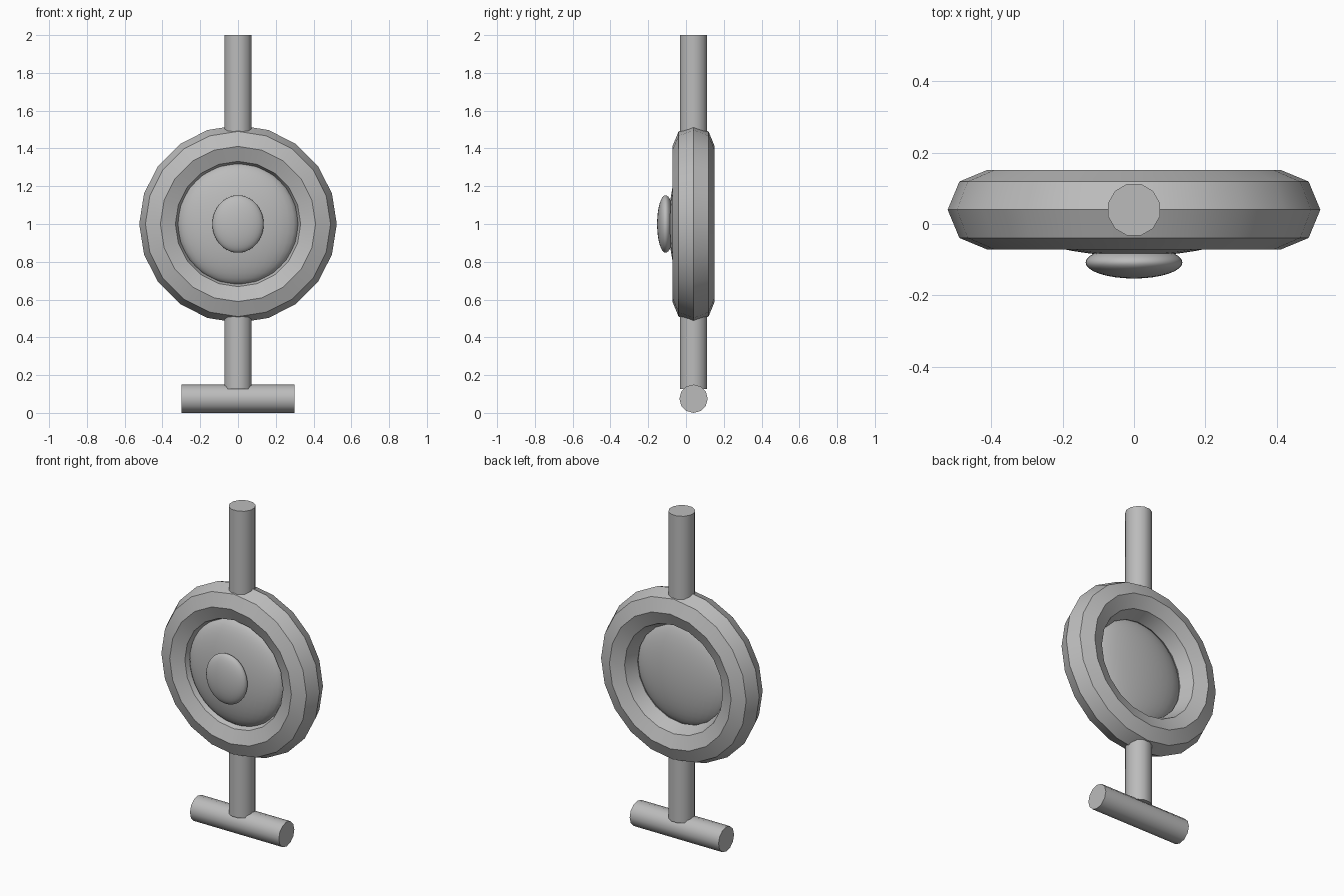
import bpy
from math import radians

cube = bpy.data.objects.get("Cube")
if cube:
    bpy.data.objects.remove(cube, do_unlink=True)

MID_Y = 0.04      # plane shared by ring, posts and bar
MID_Z = 1.0       # height of the ring centre
TUBE = 0.075      # radius of posts and bar
SIDES = 12

gray = bpy.data.materials.new("plain_gray")
gray.use_nodes = True
gray.diffuse_color = (0.5, 0.5, 0.5, 1)
gray.node_tree.nodes["Principled BSDF"].inputs["Base Color"].default_value = (0.5, 0.5, 0.5, 1)


def finish(name, angle=35):
    """Name, colour and smooth the newly added object."""
    ob = bpy.context.object
    ob.name = name
    ob.data.materials.append(gray)
    bpy.ops.object.transform_apply(location=False, rotation=True, scale=True)
    bpy.ops.object.shade_smooth_by_angle(angle=radians(angle))
    return ob


def post(name, bottom, top):
    """Upright post with flat sides facing the axes."""
    bpy.ops.mesh.primitive_cylinder_add(
        vertices=SIDES, radius=TUBE, depth=top - bottom,
        location=(0, MID_Y, (bottom + top) / 2),
        rotation=(0, 0, radians(180 / SIDES)))
    return finish(name)


def ellipsoid(name, y, radii):
    """Flattened ball at ring height."""
    bpy.ops.mesh.primitive_uv_sphere_add(
        segments=32, ring_count=20, radius=1, location=(0, y, MID_Z))
    bpy.context.object.scale = radii
    return finish(name, 40)


# Faceted ring
bpy.ops.mesh.primitive_torus_add(
    major_segments=20, minor_segments=8, major_radius=0.411, minor_radius=0.112,
    location=(0, MID_Y, MID_Z), rotation=(radians(90), 0, 0))
finish("ring")

# Lens filling the ring, with a raised button on its front
ellipsoid("lens", 0, (0.32, 0.09, 0.32))
ellipsoid("front_button", -0.108, (0.136, 0.045, 0.152))

# Posts above and below the ring
post("upper_post", 1.42, 2.0)
post("lower_post", 0.127, 0.58)

# Crossbar foot
bpy.ops.mesh.primitive_cylinder_add(
    vertices=SIDES, radius=TUBE, depth=0.6,
    location=(0, MID_Y, TUBE), rotation=(0, radians(90), 0))
finish("foot_bar")
